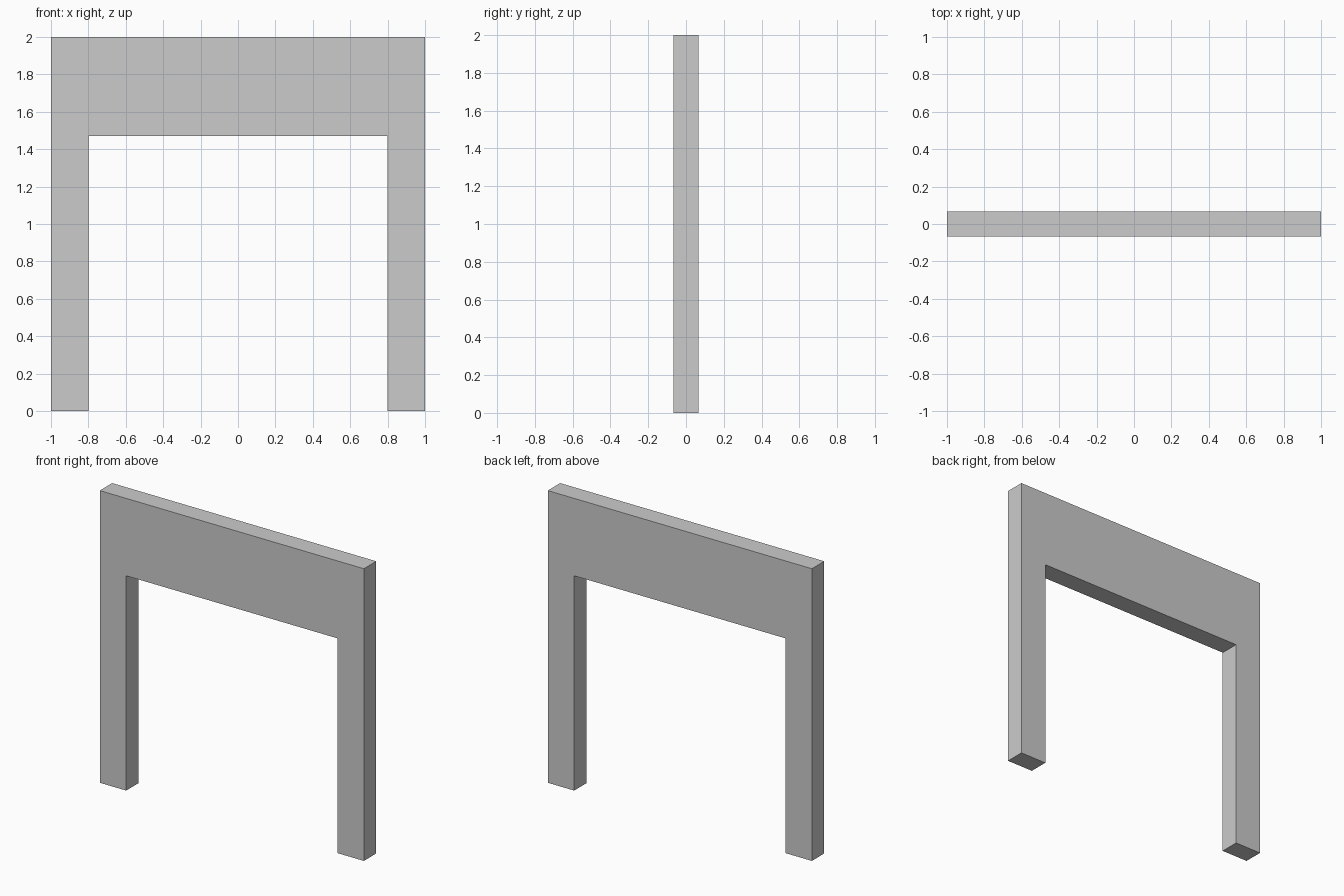
import bpy
import bmesh

if "Cube" in bpy.data.objects:
    bpy.data.objects.remove(bpy.data.objects["Cube"])

HALF_DEPTH = 0.067
HEIGHT = 2.0
OUTER, INNER = 1.0, 0.8
LINTEL_BOTTOM = 1.47

# Arch outline in the front plane: two posts joined by a deep lintel
right = [(INNER, LINTEL_BOTTOM), (INNER, 0), (OUTER, 0), (OUTER, HEIGHT)]
outline = right + [(-x, z) for x, z in reversed(right)]

# Extrude the outline through the thickness
bm = bmesh.new()
face = bm.faces.new([bm.verts.new((x, -HALF_DEPTH, z)) for x, z in outline])
ext = bmesh.ops.extrude_face_region(bm, geom=[face])
verts = [g for g in ext["geom"] if isinstance(g, bmesh.types.BMVert)]
bmesh.ops.translate(bm, verts=verts, vec=(0, 2 * HALF_DEPTH, 0))
bmesh.ops.recalc_face_normals(bm, faces=bm.faces)

mesh = bpy.data.meshes.new("door_frame")
bm.to_mesh(mesh)
bm.free()
bpy.context.collection.objects.link(bpy.data.objects.new("door_frame", mesh))
